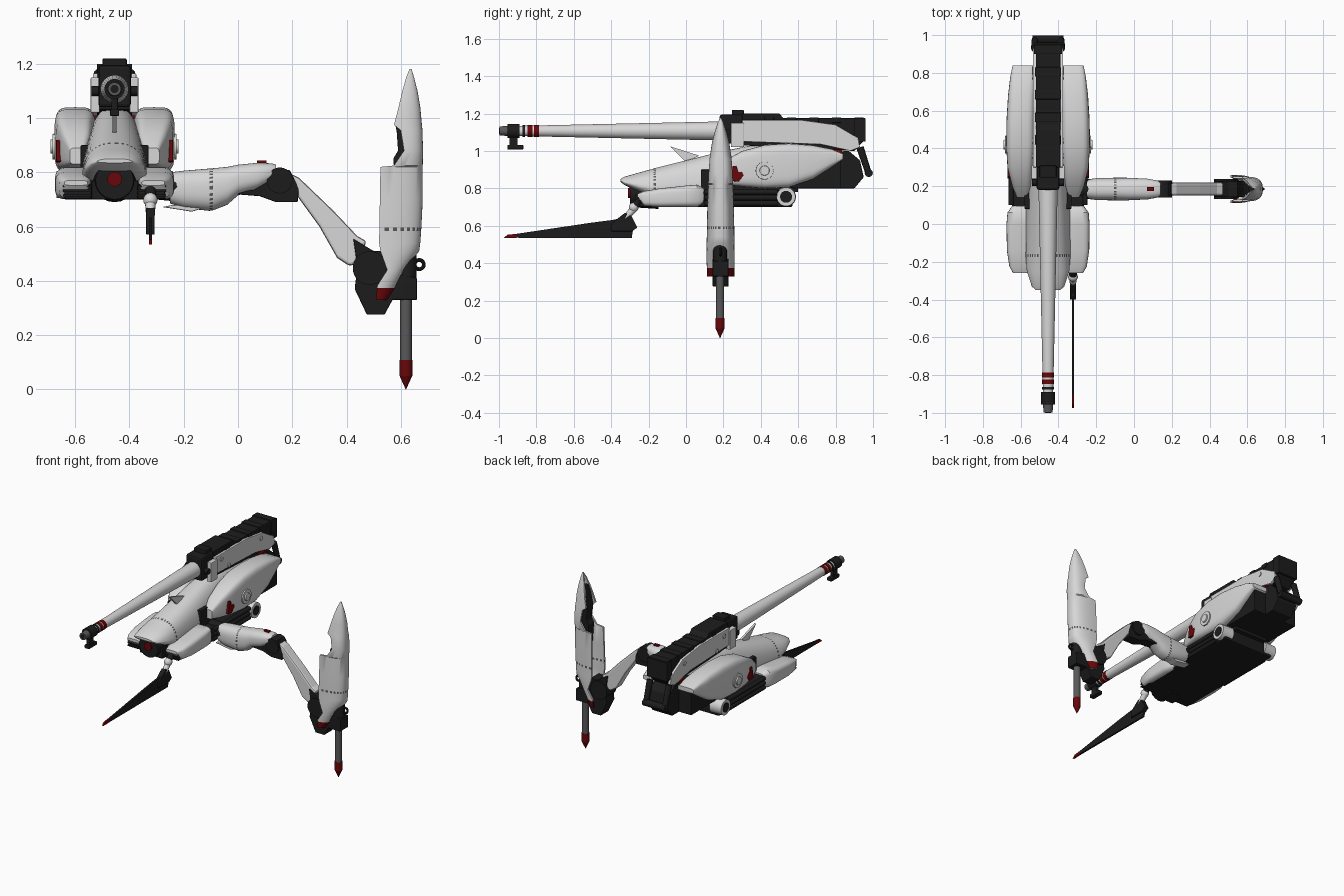
import bpy, bmesh, math
from mathutils import Vector

if "Cube" in bpy.data.objects:
    bpy.data.objects.remove(bpy.data.objects["Cube"])

def material(name, r, g, b):
    m = bpy.data.materials.new(name)
    m.diffuse_color = (r, g, b, 1)
    m.use_nodes = True
    m.node_tree.nodes["Principled BSDF"].inputs["Base Color"].default_value = m.diffuse_color
    return m

WHITE = material("white_armour", .68, .68, .68)
DARK = material("dark_frame", .012, .012, .012)
RED = material("red_accent", .14, .002, .003)
STEEL = material("steel_grey", .10, .10, .10)
CX = -.455          # centre line of the hull
LY = .185           # centre line of the leg

def finish(name, bm, mats, smooth=True, bevel=0):
    bmesh.ops.recalc_face_normals(bm, faces=bm.faces[:])
    me = bpy.data.meshes.new(name)
    bm.to_mesh(me)
    bm.free()
    for m in mats:
        me.materials.append(m)
    ob = bpy.data.objects.new(name, me)
    bpy.context.collection.objects.link(ob)
    if bevel:
        b = ob.modifiers.new("bevel", 'BEVEL')
        b.width, b.segments, b.limit_method = bevel, 2, 'ANGLE'
    if smooth:
        bpy.ops.object.select_all(action='DESELECT')
        ob.select_set(True)
        bpy.context.view_layer.objects.active = ob
        bpy.ops.object.shade_smooth_by_angle(angle=math.radians(35))
    return ob

def loft(name, rings, mat, seam=None, red_below=None):
    """Skin closed rings; seam = row drawn as a dashed line."""
    bm = bmesh.new()
    vs = [[bm.verts.new(p) for p in r] for r in rings]
    n = len(vs[0])
    for i in range(len(vs) - 1):
        for j in range(n):
            k = (j + 1) % n
            f = bm.faces.new((vs[i][j], vs[i][k], vs[i + 1][k], vs[i + 1][j]))
            if i == seam and j % 2:
                f.material_index = 1
            if red_below and f.calc_center_median().z < red_below:
                f.material_index = 2
    bm.faces.new(vs[0])
    bm.faces.new(vs[-1])
    return finish(name, bm, (mat, STEEL, RED))

def ring(axis, pos, u0, u1, v0, v1, p=3.0, taper=0.0, n=32):
    """Rounded-box cross-section, narrower at the top by taper."""
    out = []
    for i in range(n):
        a = 2 * math.pi * i / n
        c, s = math.cos(a), math.sin(a)
        c, s = (math.copysign(abs(q) ** (2 / p), q) for q in (c, s))
        u = (u0 + u1) / 2 + (u1 - u0) / 2 * c * (1 - taper * (s + 1) / 2)
        v = (v0 + v1) / 2 + (v1 - v0) / 2 * s
        out.append((u, pos, v) if axis == 'y' else (pos, u, v))
    return out

def prism(name, pts, axis, a, b, mat, bevel=.004):
    """Side profile extruded along x (pts = y,z) or along y (pts = x,z)."""
    bm = bmesh.new()
    put = (lambda p, q: (q, p[0], p[1])) if axis == 'x' else (lambda p, q: (p[0], q, p[1]))
    A = [bm.verts.new(put(p, a)) for p in pts]
    B = [bm.verts.new(put(p, b)) for p in pts]
    bm.faces.new(A)
    bm.faces.new(B)
    for i in range(len(pts)):
        j = (i + 1) % len(pts)
        bm.faces.new((A[i], A[j], B[j], B[i]))
    return finish(name, bm, (mat,), False, bevel)

def box(name, x, y, z, mat, bevel=.004):
    return prism(name, [(y[0], z[0]), (y[1], z[0]), (y[1], z[1]), (y[0], z[1])], 'x', x[0], x[1], mat, bevel)

def tube(name, p, q, r1, r2, mat, n=24):
    p, q = Vector(p), Vector(q)
    rot = (q - p).to_track_quat('Z', 'Y')
    rr = [[c + rot @ Vector((r * math.cos(t), r * math.sin(t), 0)) for t in
           (2 * math.pi * i / n for i in range(n))] for c, r in ((p, r1), (q, r2))]
    return loft(name, rr, mat)

def ball(name, c, r, mat):
    bm = bmesh.new()
    bmesh.ops.create_uvsphere(bm, u_segments=20, v_segments=12, radius=r)
    bmesh.ops.translate(bm, verts=bm.verts[:], vec=c)
    return finish(name, bm, (mat,))

# --- Hull: nose, belly and rear frame
nose = [(-.35, .075, .835, .85), (-.33, .10, .818, .862), (-.25, .13, .78, .885), (-.175, .137, .75, .905),
        (-.16, .137, .745, .91), (.05, .135, .74, .962), (.2, .13, .74, 1.0), (.4, .12, .76, 1.04), (.7, .1, .82, 1.03)]
loft("nose_hull", [ring('y', y, CX - w, CX + w, a, b, 2.6, .35, 64) for y, w, a, b in nose], WHITE, seam=3)
tube("nose_sensor_housing", (CX, -.30, .77), (CX, -.15, .775), .07, .085, DARK)
tube("nose_sensor_eye", (CX, -.31, .775), (CX, -.29, .775), .027, .027, RED)
box("nose_chin", (CX - .085, CX + .085), (-.27, -.1), (.70, .77), DARK)
box("belly_frame", (CX - .19, CX + .19), (-.2, .57), (.70, .79), DARK, .01)
box("waist_frame", (CX - .125, CX + .125), (.08, .6), (.78, .9), DARK)
prism("rear_frame", [(.42, .9), (.57, .80), (.83, .80), (.83, .95), (.7, .97)], 'x', CX - .165, CX + .165, DARK)
prism("tail_block", [(.5, .98), (.58, .80), (.90, .80), (.95, .86), (.93, .95), (.87, 1.0)], 'x', CX - .075, CX + .075, DARK)
box("tail_red_plate", (CX - .082, CX + .082), (.775, .835), (.985, 1.01), RED)
prism("nose_fin", [(-.085, 1.025), (.07, .975), (.0, .94)], 'x', CX - .007, CX + .007, WHITE, 0)

# --- Mirrored hull parts
haunch = [(.14, .11, .165, .83, .89), (.2, .09, .19, .82, .945), (.3, .08, .215, .81, 1.0), (.42, .07, .222, .80, 1.032),
          (.55, .07, .22, .805, 1.04), (.68, .07, .212, .85, 1.03), (.78, .07, .2, .915, 1.01), (.84, .07, .188, .955, .985)]
pod = [(-.26, .10, .185, .752, .77), (-.225, .088, .205, .705, .785), (-.14, .085, .218, .70, .80),
       (.0, .08, .22, .70, .815), (.06, .085, .215, .70, .82), (.095, .11, .19, .715, .80)]
for s, side in ((1, "right"), (-1, "left")):
    X = lambda o: CX + s * o
    loft(side + "_rear_shell", [ring('y', y, X(i), X(o), a, b, 4.5) for y, i, o, a, b in haunch], WHITE)
    loft(side + "_front_pod", [ring('y', y, X(i), X(o), a, b, 4) for y, i, o, a, b in pod], WHITE)
    box(side + "_pod_vent", (X(.085), X(.185)), (-.245, -.15), (.703, .757), DARK)
    for k in range(3):
        z = .71 + .018 * k
        box(side + "_vent_slat", (X(.082), X(.19)), (-.253, -.2), (z, z + .008), DARK, 0)
        tube(side + "_belly_pipe", (X(.195), .1, .72 + .03 * k), (X(.195), .49, .72 + .03 * k), .014, .014, DARK, 12)
    tube(side + "_shoulder_disc", (X(.18), .42, .895), (X(.228), .42, .895), .05, .047, WHITE)
    tube(side + "_shoulder_hub", (X(.22), .42, .895), (X(.236), .42, .895), .028, .025, WHITE)
    tube(side + "_rear_socket", (X(.13), .535, .755), (X(.215), .535, .755), .053, .05, WHITE)
    tube(side + "_rear_socket_bore", (X(.2), .535, .755), (X(.218), .535, .755), .032, .032, DARK)
    prism(side + "_red_latch", [(.24, .84), (.28, .835), (.31, .87), (.3, .89), (.28, .885), (.27, .92), (.25, .92)],
          'x', X(.17), X(.216), RED)
    # gun mounting plates and tail handle bars
    prism(side + "_gun_plate", [(.30, 1.165), (.62, 1.165), (.80, 1.14), (.92, 1.07), (.93, 1.02), (.88, 1.0), (.72, 1.035), (.30, 1.05)],
          'x', X(.06), X(.08), WHITE)
    box(side + "_gun_tab", (X(.055), X(.088)), (.24, .31), (1.02, 1.15), WHITE)
    for y, z in ((.36, 1.13), (.44, 1.06), (.78, 1.11)):
        tube(side + "_plate_bolt", (X(.075), y, z), (X(.085), y, z), .014, .014, WHITE, 12)
    tube(side + "_handle_bar", (X(.07), .93, 1.02), (X(.07), .975, .885), .02, .017, DARK, 12)
tube("handle_grip", (CX - .083, .977, .882), (CX + .083, .977, .882), .022, .022, DARK, 12)

# --- Gun
BZ = 1.107
tube("gun_barrel", (CX, -.9, BZ), (CX, .2, BZ), .027, .051, WHITE, 32)
for y0, y1, m in ((-.875, -.862, DARK), (-.848, -.822, RED), (-.812, -.785, RED)):
    tube("barrel_band", (CX, y0, BZ), (CX, y1, BZ), .0315, .0315, m, 32)
tube("muzzle_collar", (CX, -.955, BZ), (CX, -.89, BZ), .037, .037, DARK)
tube("muzzle_tip", (CX, -.998, BZ), (CX, -.95, BZ), .024, .027, STEEL)
tube("muzzle_bore", (CX, -1.0, BZ), (CX, -.99, BZ), .015, .015, DARK)
box("sight_post", (CX - .012, CX + .012), (-.945, -.9), (1.02, 1.08), DARK)
box("sight_body", (CX - .017, CX + .017), (-.955, -.87), (1.008, 1.032), DARK)
box("gun_breech", (CX - .06, CX + .06), (.18, .33), (1.04, 1.195), DARK, .012)
box("gun_breech_cap", (CX - .045, CX + .045), (.245, .31), (1.18, 1.22), DARK, .006)
tube("gun_cheek_bolt", (CX - .085, .22, 1.1), (CX + .085, .22, 1.1), .018, .018, DARK, 12)
prism("gun_receiver", [(.3, 1.2), (.5, 1.2), (.52, 1.175), (.95, 1.175), (.955, 1.06), (.9, 1.0), (.3, 1.03)],
      'x', CX - .065, CX + .065, DARK)
for y in (.42, .54, .66, .78, .9):
    box("receiver_rib", (CX - .069, CX + .069), (y, y + .05), (1.15, 1.18), DARK)
box("gun_tail_block", (CX - .075, CX + .075), (.90, .96), (1.05, 1.175), DARK)

# --- Blade arm below the right front pod
AX = -.323
tube("blade_arm_mount", (AX, -.22, .755), (AX, -.27, .71), .022, .02, DARK, 16)
ball("blade_arm_ball", (AX, -.28, .698), .026, WHITE)
tube("blade_arm_link", (AX, -.28, .69), (AX, -.325, .64), .02, .016, WHITE, 16)
prism("blade_root", [(-.40, .61), (-.345, .655), (-.325, .67), (-.29, .65), (-.26, .59), (-.29, .57), (-.4, .57)], 'x', AX - .016, AX + .016, DARK)
prism("blade", [(-.905, .536), (-.905, .557), (-.51, .616), (-.4, .63), (-.32, .645), (-.28, .60), (-.29, .535)],
      'x', AX - .006, AX + .006, DARK, 0)
prism("blade_tip", [(-.975, .534), (-.955, .552), (-.905, .557), (-.905, .536)], 'x', AX - .006, AX + .006, RED, 0)

# --- Leg: thigh, knee, shin, ankle
tube("hip_joint", (-.35, LY, .755), (-.2, LY, .745), .05, .055, DARK)
thigh = [(-.25, .05, .685, .80), (-.2, .058, .668, .806), (-.105, .06, .658, .814), (-.092, .06, .66, .815),
         (-.04, .06, .68, .82), (.0, .058, .715, .828), (.07, .055, .735, .835), (.125, .045, .765, .833), (.14, .035, .785, .828)]
loft("thigh", [ring('x', x, LY - w, LY + w, a, b, 2.5, 0, 56) for x, w, a, b in thigh], WHITE, seam=2)
prism("thigh_spur", [(-.28, .672), (-.24, .68), (-.12, .67), (-.17, .655)], 'y', LY - .03, LY + .03, WHITE)
box("thigh_red_tab", (.07, .105), (LY - .01, LY + .01), (.82, .843), RED, 0)
prism("knee_frame", [(-.025, .735), (.06, .735), (.12, .80), (.19, .81), (.225, .74), (.22, .69), (.14, .69), (.08, .712), (-.02, .72)],
      'y', LY - .035, LY + .035, DARK)
tube("knee_joint", (.154, LY - .045, .77), (.154, LY + .045, .77), .048, .048, DARK)
prism("shin", [(.195, .795), (.225, .78), (.35, .66), (.44, .565), (.475, .545), (.43, .46), (.41, .455), (.365, .485), (.3, .6), (.22, .71)],
      'y', LY - .034, LY + .034, WHITE, .012)
tube("ankle_joint", (.485, LY - .052, .447), (.485, LY + .052, .447), .062, .062, DARK, 32)
prism("foot_frame", [(.425, .555), (.5, .51), (.55, .51), (.57, .43), (.66, .41), (.66, .33), (.57, .33), (.54, .275), (.475, .275), (.43, .37), (.44, .45)],
      'y', LY - .042, LY + .042, DARK)
bpy.ops.mesh.primitive_torus_add(location=(.668, LY, .46), rotation=(math.pi / 2, 0, 0), major_radius=.017, minor_radius=.007,
                                 major_segments=20, minor_segments=8)
bpy.context.object.name = "foot_ring"
bpy.context.object.data.materials.append(DARK)

# --- Foot spike
tube("spike_housing", (.62, LY - .003, .33), (.62, LY - .003, .56), .038, .038, DARK)
tube("spike_shaft", (.619, LY - .003, .1), (.619, LY - .003, .4), .022, .022, STEEL)
tube("spike_collar", (.619, LY - .003, .05), (.619, LY - .003, .108), .0235, .0235, RED)
tube("spike_point", (.619, LY - .003, 0), (.619, LY - .003, .05), .001, .0235, RED)

# --- Leg shield: open C-section, rows of (z, inner x, outer x, half width)
rows = [(.33, .51, .555, .073), (.373, .512, .585, .074), (.385, .515, .59, .074), (.44, .55, .615, .075), (.51, .525, .668, .075),
        (.54, .52, .672, .074), (.583, .521, .675, .073), (.597, .521, .676, .073), (.7, .523, .681, .071), (.82, .525, .681, .067), (.825, .575, .681, .067),
        (.88, .612, .682, .064), (.955, .60, .68, .059), (.975, .575, .678, .057), (1.04, .592, .672, .047),
        (1.1, .606, .662, .032), (1.15, .62, .649, .016), (1.18, .632, .640, .003)]
def shield_ring(z, xl, xr, hw, n=32):
    arc = [-math.pi / 2 + math.pi * i / n for i in range(n + 1)]
    def side(inset):
        h, o = max(hw - inset, hw * .6), max(xr - inset * 1.4, xl + (xr - xl) * .6)
        return [(xl + (o - xl) * math.cos(t) ** .9, LY + h * math.copysign(abs(math.sin(t)) ** .75, t), z)
                if abs(t) < 1.57 else (xl, LY + math.copysign(h, t), z) for t in arc]
    return side(0) + side(.012)[::-1]
loft("leg_shield", [shield_ring(*r) for r in rows], WHITE, seam=6, red_below=.375)
prism("shield_core", [(.58, .975), (.607, 1.1), (.63, 1.1), (.655, .95), (.65, .5), (.6, .5), (.575, .82), (.572, .85), (.59, .88), (.585, .95)],
      'y', LY - .03, LY + .03, DARK)
